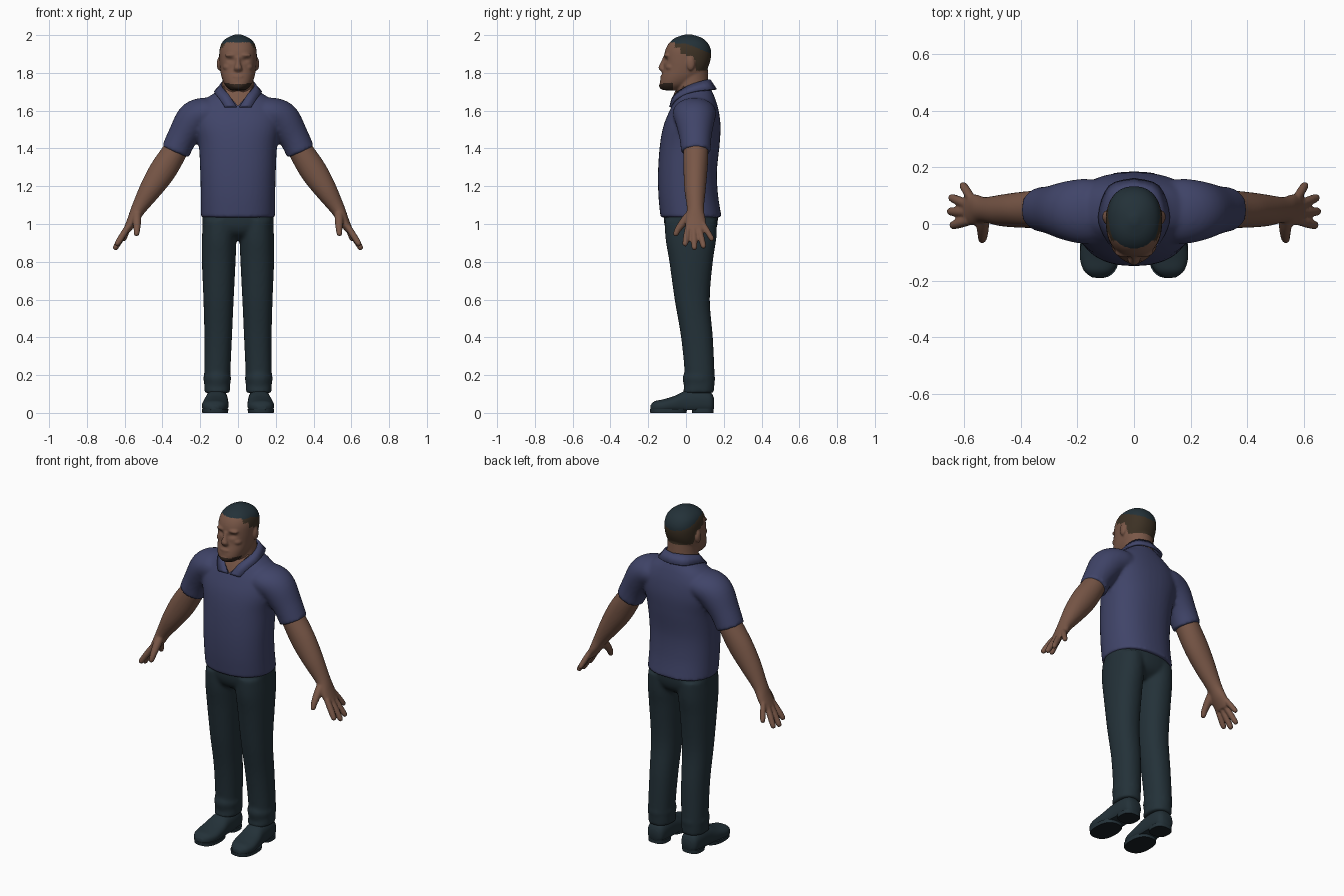
import bpy, bmesh, math
from mathutils import Vector

X, Y, Z = Vector((1, 0, 0)), Vector((0, 1, 0)), Vector((0, 0, 1))


def material(name, rgb):
    m = bpy.data.materials.new(name)
    m.diffuse_color = (*rgb, 1)
    return m


SHIRT = material("navy shirt", (0.051, 0.058, 0.14))
PANTS = material("dark teal", (0.017, 0.031, 0.04))
SKIN = material("brown skin", (0.19, 0.095, 0.063))
HAIR = material("dark brown hair", (0.046, 0.031, 0.018))
BEARD = material("beard brown", (0.032, 0.019, 0.013))
SOLE = material("sole black", (0.009, 0.014, 0.018))


def spline(rows, k):
    """Smooth curve through rows of numbers."""
    out = []
    for i in range(len(rows) - 1):
        a, b, c, d = (rows[max(0, min(len(rows) - 1, i + j))] for j in (-1, 0, 1, 2))
        for s in range(k):
            t = s / k
            out.append([0.5 * (2 * q + (r - p) * t + (2 * p - 5 * q + 4 * r - w) * t * t
                               + (3 * q - p - 3 * r + w) * t ** 3)
                        for p, q, r, w in zip(a, b, c, d)])
    out.append(list(rows[-1]))
    return out


def loft(bm, rows, plane=(X, Y), e=2.0, n=40, k=5, side=1):
    """Skin closed rings (x, y, z, radius u, radius v); plane None follows the path."""
    rows, rings = spline(rows, k), []
    for i, r in enumerate(rows):
        c = Vector(r[:3])
        if plane:
            u, v = plane
        else:
            t = Vector(rows[min(i + 1, len(rows) - 1)][:3]) - Vector(rows[max(i - 1, 0)][:3])
            t.normalize()
            v = (Y - t * t.dot(Y)).normalized()
            u = v.cross(t)
        ring = []
        for j in range(n):
            a = 2 * math.pi * j / n
            ca, sa = math.cos(a), math.sin(a)
            p = c + u * (max(r[3], 0.001) * math.copysign(abs(ca) ** (2 / e), ca)) \
                  + v * (max(r[4], 0.001) * math.copysign(abs(sa) ** (2 / e), sa))
            ring.append(bm.verts.new((p.x * side, p.y, p.z)))
        rings.append(ring)
    for a, b in zip(rings, rings[1:]):
        for j in range(n):
            bm.faces.new((a[j], a[(j + 1) % n], b[(j + 1) % n], b[j]))
    bm.faces.new(rings[0])
    bm.faces.new(rings[-1])


def ball(bm, c, r):
    vs = bmesh.ops.create_uvsphere(bm, u_segments=24, v_segments=14, radius=1)["verts"]
    for v in vs:
        v.co = Vector(c) + Vector((v.co.x * r[0], v.co.y * r[1], v.co.z * r[2]))


def finish(bm, name, mats, voxel=0, smooth=4):
    """Make the object; voxel fuses overlapping shells into one smooth skin."""
    bmesh.ops.recalc_face_normals(bm, faces=bm.faces)
    me = bpy.data.meshes.new(name)
    bm.to_mesh(me)
    bm.free()
    ob = bpy.data.objects.new(name, me)
    bpy.context.collection.objects.link(ob)
    if voxel:
        rm = ob.modifiers.new("fuse", 'REMESH')
        rm.mode, rm.voxel_size = 'VOXEL', voxel
        sm = ob.modifiers.new("relax", 'SMOOTH')
        sm.factor, sm.iterations = 0.5, smooth
        bpy.context.view_layer.update()
        dg = bpy.context.evaluated_depsgraph_get()
        me = bpy.data.meshes.new_from_object(ob.evaluated_get(dg))
        ob.modifiers.clear()
        ob.data = me
    me.materials.clear()
    for m in mats:
        me.materials.append(m)
    me.shade_smooth()
    me.set_sharp_from_angle(angle=math.radians(50))
    return ob


# Shirt: torso and short sleeves
bm = bmesh.new()
loft(bm, [(0, .027, 1.035, .196, .162), (0, .012, 1.15, .197, .158), (0, .008, 1.28, .2, .156),
          (0, .02, 1.42, .208, .158), (0, .032, 1.52, .228, .151), (0, .043, 1.6, .225, .13),
          (0, .05, 1.66, .175, .106), (0, .052, 1.70, .115, .087), (0, .052, 1.73, .088, .07)], e=2.3)
for s in (1, -1):
    loft(bm, [(.12, .045, 1.59, .07, .11), (.18, .045, 1.585, .085, .115), (.235, .047, 1.55, .095, .105),
              (.295, .05, 1.46, .08, .085), (.332, .052, 1.382, .077, .078)], None, side=s)
finish(bm, "shirt", [SHIRT], 0.01, 5)

# Shirt collar: folded strip, open in a V at the front
inner = [(.008, -.088, 1.622), (.05, -.064, 1.685), (.09, .015, 1.735), (.07, .1, 1.762), (0, .13, 1.765)]
outer = [(.07, -.09, 1.622), (.1, -.055, 1.665), (.127, .025, 1.702), (.09, .135, 1.715), (0, .163, 1.715)]
bm = bmesh.new()
for s in (1, -1):
    strip = [[bm.verts.new((p[0] * s, p[1], p[2])) for p in spline(path, 4)] for path in (inner, outer)]
    for i in range(len(strip[0]) - 1):
        bm.faces.new((strip[0][i], strip[0][i + 1], strip[1][i + 1], strip[1][i]))
bmesh.ops.remove_doubles(bm, verts=bm.verts, dist=0.0005)
collar = finish(bm, "collar", [SHIRT])
collar.modifiers.new("thickness", 'SOLIDIFY').thickness = 0.012

# Skin showing inside the open collar
bm = bmesh.new()
mid = [bm.verts.new(p) for p in ((0, -.084, 1.622), (0, -.068, 1.68), (0, -.045, 1.73))]
for s in (1, -1):
    a, b = (bm.verts.new((x * s, y, z)) for x, y, z in ((.053, -.061, 1.685), (.08, -.01, 1.73)))
    bm.faces.new((mid[0], mid[1], a))
    bm.faces.new((mid[1], mid[2], b, a))
finish(bm, "chest_opening", [SKIN])

# Trousers: two legs fused to the hips
bm = bmesh.new()
loft(bm, [(0, .03, .915, .1, .07), (0, .027, .95, .165, .12), (0, .026, 1.0, .188, .141),
          (0, .026, 1.07, .186, .142)], e=2.3)
for s in (1, -1):
    loft(bm, [(.11, .066, .105, .068, .082), (.11, .072, .2, .069, .079), (.105, .058, .4, .073, .084),
              (.103, .033, .6, .08, .093), (.102, .027, .8, .089, .115), (.1, .026, .92, .091, .134),
              (.097, .026, 1.02, .088, .138)], e=2.2, side=s)
    # bunched cloth above the shoe
    loft(bm, [(.11, .066, .11, .06, .07), (.11, .068, .16, .07, .083), (.11, .068, .19, .073, .086),
              (.11, .07, .23, .06, .07)], side=s)
finish(bm, "trousers", [PANTS], 0.01, 4)

# Shoes with split sole and heel
for s, side in ((1, "left"), (-1, "right")):
    bm = bmesh.new()
    loft(bm, [(.112, .147, .05, .03, .03), (.112, .13, .055, .05, .055), (.112, .08, .06, .058, .065),
              (.114, 0, .055, .061, .063), (.118, -.06, .045, .068, .045), (.122, -.12, .036, .069, .036),
              (.125, -.165, .032, .052, .03), (.126, -.189, .026, .022, .014)], (X, Z), 2.4, side=s)
    for v in bm.verts:
        v.co.z = max(v.co.z, .016)
    finish(bm, side + "_shoe", [PANTS])
    bm = bmesh.new()
    loft(bm, [(.121, -.093, 0, .068, .096), (.121, -.093, .02, .07, .098)], e=2.5, k=1, side=s)
    loft(bm, [(.112, .089, 0, .056, .056), (.112, .089, .022, .057, .057)], e=2.7, k=1, side=s)
    ob = finish(bm, side + "_sole", [PANTS, SOLE])
    for p in ob.data.polygons:
        p.material_index = int(p.normal.z < -0.5)

# Arms and hands
for s, side in ((1, "left"), (-1, "right")):
    bm = bmesh.new()
    loft(bm, [(.3, .05, 1.45, .06, .06), (.337, .052, 1.38, .066, .066), (.4, .05, 1.28, .071, .063),
              (.465, .048, 1.18, .059, .056), (.527, .05, 1.08, .039, .045), (.558, .05, 1.02, .029, .054),
              (.59, .052, .965, .019, .056)], None, side=s)
    fingers = [((.582, .012, .985), (.646, -.006, .885), .0165), ((.586, .04, .98), (.655, .045, .864), .0165),
               ((.586, .068, .98), (.65, .095, .872), .016), ((.575, .09, 1.0), (.608, .142, .912), .015)]
    for a, b, r in fingers:
        a, b = Vector(a), Vector(b)
        loft(bm, [(*a.lerp(b, t), r * q, r * q) for t, q in ((0, 1), (.5, 1.05), (.9, .9), (1, .45))],
             None, n=16, side=s)
    # thumb
    loft(bm, [(.535, .03, 1.06, .024, .024), (.535, -.005, 1.02, .023, .023), (.535, -.04, .975, .018, .018),
              (.537, -.055, .945, .014, .014), (.537, -.058, .936, .007, .007)], None, n=16, side=s)
    finish(bm, side + "_arm", [SKIN], 0.006, 3)

# Head: skull, neck, ears and facial forms fused together
bm = bmesh.new()
loft(bm, [(0, -.078, 1.708, .04, .045), (0, -.058, 1.735, .068, .08), (0, -.025, 1.775, .086, .108),
          (0, -.004, 1.82, .095, .116), (0, .006, 1.87, .099, .124), (0, .011, 1.92, .098, .121),
          (0, .013, 1.96, .085, .101), (0, .013, 1.987, .055, .067), (0, .013, 2.004, .012, .014)], e=2.25)
loft(bm, [(0, .05, 1.63, .09, .075), (0, .037, 1.70, .088, .088), (0, .03, 1.76, .083, .088),
          (0, .03, 1.83, .08, .085)])
loft(bm, [(0, -.108, 1.885, .012, .014), (0, -.122, 1.85, .013, .015), (0, -.128, 1.825, .022, .018),
          (0, -.116, 1.806, .02, .014)], n=20)
ball(bm, (0, -.118, 1.78), (.036, .019, .009))
ball(bm, (0, -.117, 1.766), (.032, .02, .009))
ball(bm, (0, -.118, 1.732), (.036, .025, .022))
for s in (1, -1):
    ball(bm, (s * .035, -.1, 1.893), (.034, .018, .012))
    ball(bm, (s * .05, -.078, 1.83), (.03, .03, .022))
    ball(bm, (s * .1, .025, 1.848), (.012, .022, .036))
head = finish(bm, "head", [SKIN, PANTS, HAIR, BEARD], 0.0055, 4)
# eye sockets
for v in head.data.vertices:
    if v.co.y < -.05:
        d = ((abs(v.co.x) - .038) / .022) ** 2 + ((v.co.z - 1.867) / .013) ** 2
        v.co.y += .011 * math.exp(-d)
# hair and beard by region
for p in head.data.polygons:
    x, y, z = p.center
    hairline = 1.962 if y < -.06 else 1.935 if y < -.03 else 1.9 if y < 0 else 1.865 if y < .05 else 1.81
    if abs(x) > .098 and z < 1.89 and y < .05:
        hairline = 2.1
    if z > hairline:
        p.material_index = 1 if z > 1.955 - .4 * max(y, 0) else 2
    elif 1.69 < z < 1.738 + abs(x) * .12 and y < -.07:
        p.material_index = 3
